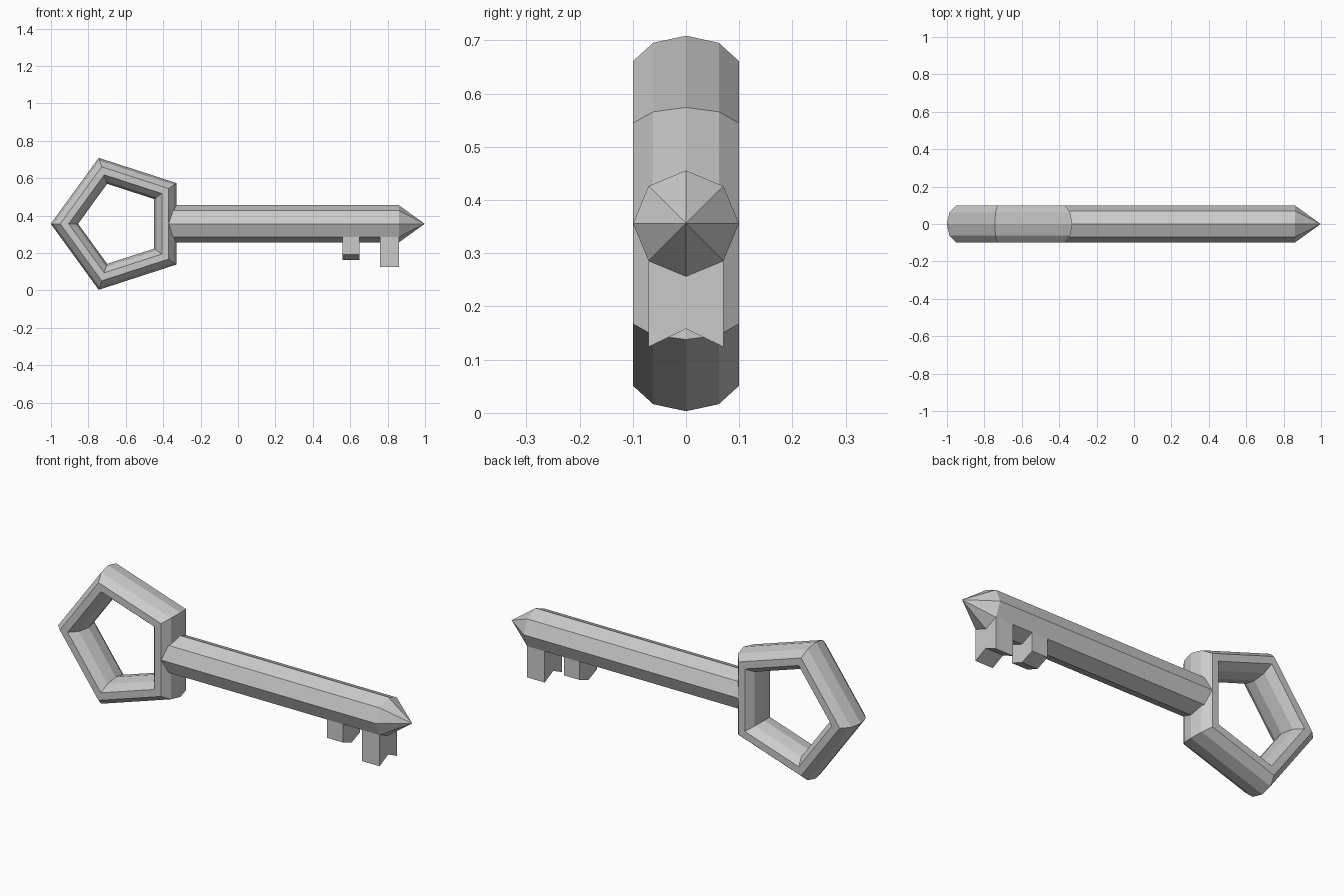
import bpy, bmesh
from math import sin, cos, tau, radians
from mathutils import Vector

cube = bpy.data.objects.get("Cube")
if cube:
    bpy.data.objects.remove(cube)

AXIS_Z = 0.356          # height of the key's long axis
SHAFT_R = 0.0995

steel = bpy.data.materials.new("grey metal")
steel.use_nodes = True
steel.diffuse_color = (0.6, 0.6, 0.6, 1)
steel.node_tree.nodes["Principled BSDF"].inputs["Base Color"].default_value = steel.diffuse_color


def finish(name, bm):
    """Turn a bmesh into a flat shaded object."""
    bmesh.ops.recalc_face_normals(bm, faces=bm.faces)
    mesh = bpy.data.meshes.new(name)
    bm.to_mesh(mesh)
    bm.free()
    mesh.materials.append(steel)
    obj = bpy.data.objects.new(name, mesh)
    bpy.context.collection.objects.link(obj)
    return obj


def bridge(bm, a, b):
    """Join two vertex loops with quads."""
    for i in range(len(a)):
        j = (i + 1) % len(a)
        bm.faces.new((a[i], a[j], b[j], b[i]))


# Five-sided ring handle with a flattened ten-sided section
def make_handle(centre_x, mid_radius, radial, depth, sides=5, section=10):
    bm = bmesh.new()
    rings = []
    for i in range(sides):
        turn = tau * i / sides + tau / 2
        ring = []
        for k in range(section):
            a = tau * k / section
            r = mid_radius + radial * cos(a)
            ring.append(bm.verts.new((centre_x + r * cos(turn), depth * sin(a),
                                      AXIS_Z + r * sin(turn))))
        rings.append(ring)
    for i in range(sides):
        bridge(bm, rings[i], rings[(i + 1) % sides])
    return finish("handle_ring", bm)


# Eight-sided shaft ending in a point
def make_shaft(start, shoulder, tip, sides=8):
    bm = bmesh.new()
    loops = [[bm.verts.new((x, SHAFT_R * cos(tau * k / sides),
                            AXIS_Z + SHAFT_R * sin(tau * k / sides)))
              for k in range(sides)] for x in (start, shoulder)]
    bridge(bm, *loops)
    bm.faces.new(loops[0])
    point = bm.verts.new((tip, 0, AXIS_Z))
    for k in range(sides):
        bm.faces.new((loops[1][k], loops[1][(k + 1) % sides], point))
    return finish("shaft", bm)


# Tooth hanging from the two lowest shaft faces, with a folded underside
def make_tooth(name, x0, x1, edge_z, middle_z):
    bm = bmesh.new()
    half = SHAFT_R * cos(radians(45))
    side_top, mid_top = AXIS_Z - half, AXIS_Z - SHAFT_R
    profile = [(-half, side_top), (0, mid_top), (half, side_top),
               (half, edge_z), (0, middle_z), (-half, edge_z)]
    ends = [[bm.verts.new((x, y, z)) for y, z in profile] for x in (x0, x1)]
    bridge(bm, *ends)
    for e in ends:
        bm.faces.new((e[0], e[1], e[4], e[5]))
        bm.faces.new((e[1], e[2], e[3], e[4]))
    return finish(name, bm)


make_handle(-0.63, 0.298, 0.073, 0.105)
make_shaft(-0.385, 0.86, 0.998)
make_tooth("short_tooth", 0.56, 0.65, 0.191, 0.163)
make_tooth("long_tooth", 0.76, 0.86, 0.124, 0.158)
